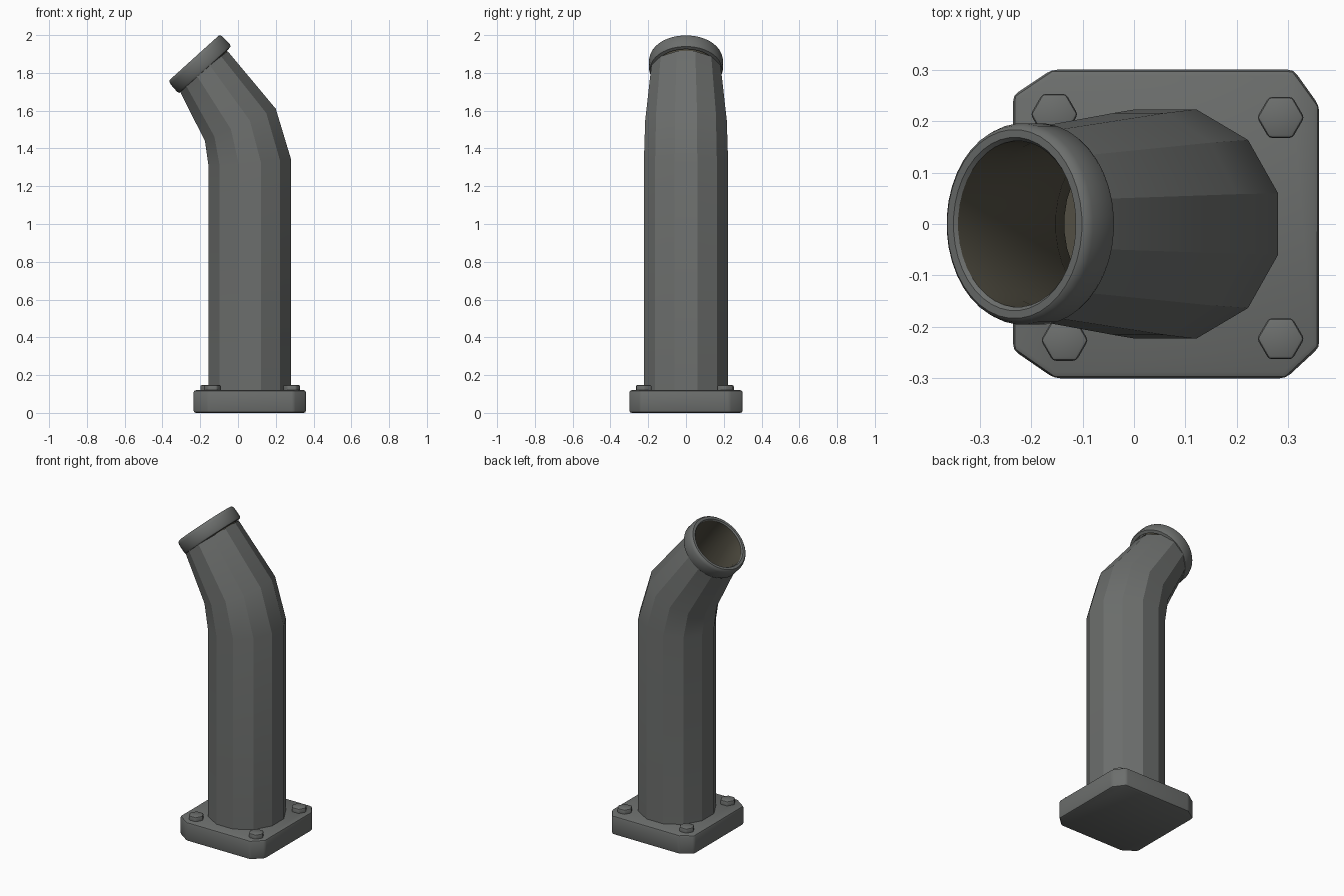
import bpy, bmesh, math
from mathutils import Vector

if "Cube" in bpy.data.objects:
    bpy.data.objects.remove(bpy.data.objects["Cube"])


def material(name, rgb):
    m = bpy.data.materials.new(name)
    m.diffuse_color = (*rgb, 1)
    m.use_nodes = True
    m.node_tree.nodes["Principled BSDF"].inputs["Base Color"].default_value = m.diffuse_color
    return m


GREY = material("grey metal", (0.15, 0.157, 0.152))
DARK = material("dark brown interior", (0.085, 0.078, 0.056))


def finish(bm, name, mat, angle=None):
    me = bpy.data.meshes.new(name)
    bm.to_mesh(me)
    bm.free()
    ob = bpy.data.objects.new(name, me)
    bpy.context.collection.objects.link(ob)
    me.materials.append(mat)
    if angle:
        bpy.ops.object.select_all(action='DESELECT')
        ob.select_set(True)
        bpy.context.view_layer.objects.active = ob
        bpy.ops.object.shade_smooth_by_angle(angle=math.radians(angle))
    return ob


def loft(name, rings, n, mat, inward=False, cap_start=False, angle=None):
    """Skin rings given as (left x, left z, right x, right z, half width in y)."""
    bm = bmesh.new()
    grow = 1 / math.cos(math.pi / n)
    loops = []
    for lx, lz, rx, rz, ry in rings:
        left, right = Vector((lx, 0, lz)), Vector((rx, 0, rz))
        mid, u = (left + right) / 2, (right - left) / 2 * grow
        v = Vector((0, ry * grow, 0))
        loops.append([bm.verts.new(mid + u * math.cos(a) + v * math.sin(a))
                      for a in ((i + 0.5) * math.tau / n for i in range(n))])
    for a, b in zip(loops, loops[1:]):
        for i in range(n):
            j = (i + 1) % n
            bm.faces.new((a[i], a[j], b[j], b[i]))
    if cap_start:
        bm.faces.new(loops[0][::-1])
    if inward:
        bmesh.ops.reverse_faces(bm, faces=bm.faces[:])
    return finish(bm, name, mat, angle)


def prism(name, pts, z0, z1, bevel, mat):
    bm = bmesh.new()
    base = bm.faces.new([bm.verts.new((x, y, z0)) for x, y in pts])
    ext = bmesh.ops.extrude_face_region(bm, geom=[base], use_keep_orig=True)
    for v in ext["geom"]:
        if isinstance(v, bmesh.types.BMVert):
            v.co.z = z1
    bmesh.ops.recalc_face_normals(bm, faces=bm.faces[:])
    bmesh.ops.bevel(bm, geom=bm.edges[:], offset=bevel, segments=2,
                    profile=0.5, affect='EDGES')
    return finish(bm, name, mat, 35)


# Mounting plate with clipped corners
prism("base_plate", [(-0.235, -0.245), (-0.155, -0.30), (0.295, -0.30), (0.36, -0.24),
                     (0.36, 0.23), (0.31, 0.30), (-0.16, 0.30), (-0.235, 0.25)],
      0, 0.12, 0.012, GREY)

# Hexagonal bolt heads
for k, (x, y) in enumerate([(-0.155, 0.213), (0.285, 0.207), (0.285, -0.223), (-0.135, -0.226)]):
    hexagon = [(x + 0.046 * math.cos(a), y + 0.046 * math.sin(a))
               for a in (i * math.tau / 6 for i in range(6))]
    prism("bolt_%d" % (k + 1), hexagon, 0.10, 0.147, 0.007, GREY)

# Faceted bent pipe
loft("pipe", [(-0.155, 0.10, 0.28, 0.10, 0.223),
              (-0.155, 1.30, 0.28, 1.345, 0.223),
              (-0.175, 1.44, 0.20, 1.61, 0.216),
              (-0.312, 1.71, -0.055, 1.915, 0.183)], 12, GREY, angle=25)

# Rounded collar and lip at the mouth, around the shared tube axis
C, AX, U = Vector((-0.232, 1.88)), Vector((-0.67, 0.742)), Vector((0.742, 0.67))


def mouth(t, r, ry):
    c = C - AX * t
    a, b = c - U * r, c + U * r
    return (a.x, a.y, b.x, b.y, ry)


loft("collar", [mouth(0.088, 0.165, 0.17), mouth(0.085, 0.183, 0.19),
                mouth(0.075, 0.188, 0.195), mouth(0.02, 0.187, 0.195),
                mouth(0.006, 0.183, 0.19), mouth(0, 0.176, 0.183),
                mouth(0, 0.16, 0.168), mouth(0.008, 0.155, 0.161)], 40, GREY, angle=40)

# Dark inner wall running down to the plate
loft("inner_wall", [(-0.135, 0.13, 0.26, 0.13, 0.20),
                    (-0.135, 1.31, 0.26, 1.345, 0.20),
                    (-0.152, 1.46, 0.18, 1.60, 0.195),
                    mouth(0.085, 0.153, 0.16),
                    mouth(0.008, 0.155, 0.161)], 40, DARK, inward=True, cap_start=True, angle=25)
